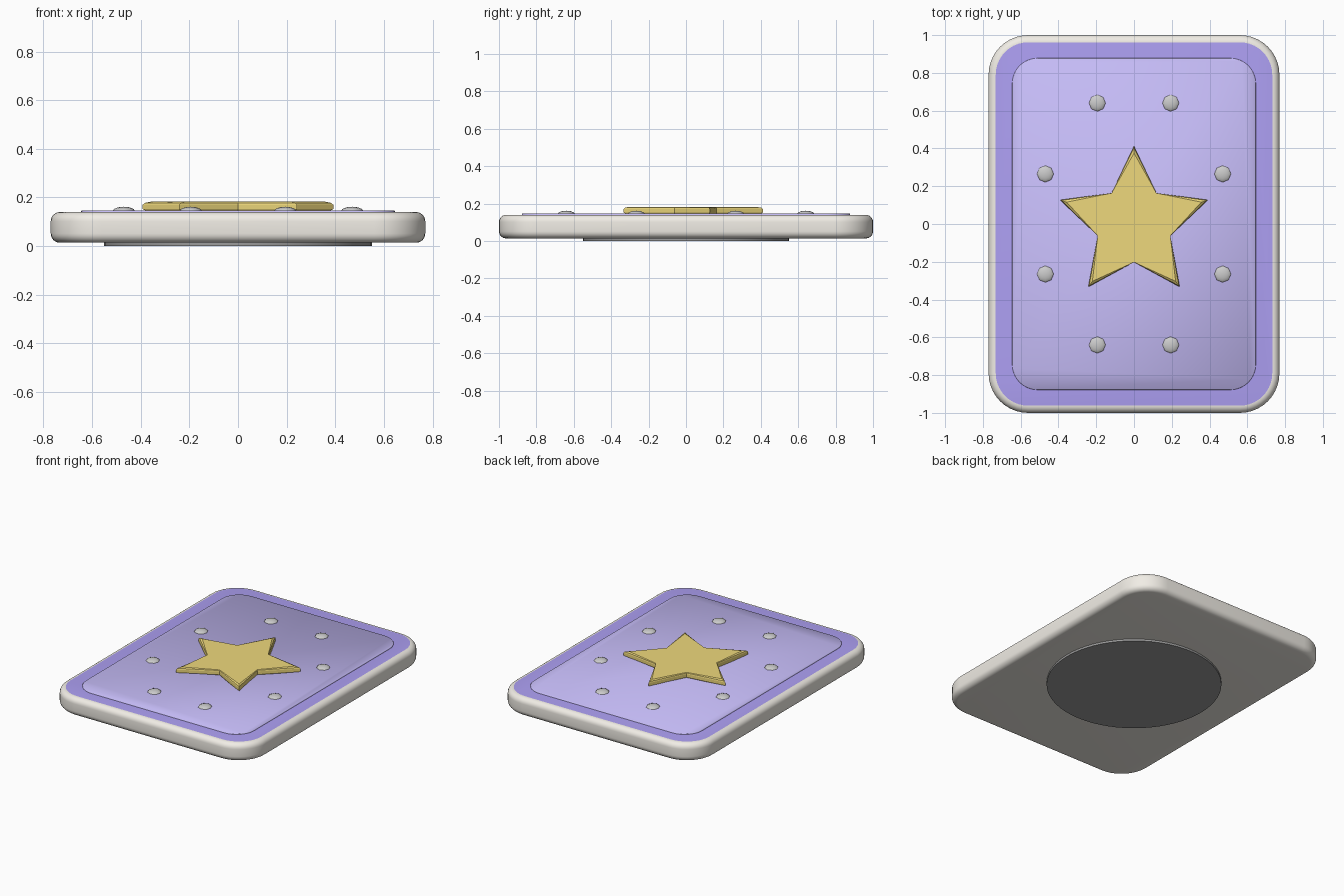
import bpy, bmesh
from math import pi, sin, cos, radians

if "Cube" in bpy.data.objects:
    bpy.data.objects.remove(bpy.data.objects["Cube"])


def material(name, rgb):
    m = bpy.data.materials.new(name)
    m.diffuse_color = (*rgb, 1)
    m.use_nodes = True
    m.node_tree.nodes["Principled BSDF"].inputs["Base Color"].default_value = m.diffuse_color
    return m


CREAM = material("cream", (0.88, 0.85, 0.79))
VIOLET = material("violet", (0.42, 0.35, 0.90))
LILAC = material("lilac", (0.56, 0.50, 0.93))
GOLD = material("gold", (0.86, 0.69, 0.20))
DARK = material("dark_grey", (0.33, 0.33, 0.33))


def rounded_rect(hx, hy, r, n=10):
    pts = []
    for k, (sx, sy) in enumerate([(1, 1), (-1, 1), (-1, -1), (1, -1)]):
        for i in range(n + 1):
            a = (k + i / n) * pi / 2
            pts.append((sx * (hx - r) + r * cos(a), sy * (hy - r) + r * sin(a)))
    return pts


def star(tip, valley):
    return [((valley if i % 2 else tip) * cos(pi / 2 + i * pi / 5),
             (valley if i % 2 else tip) * sin(pi / 2 + i * pi / 5)) for i in range(10)]


def circle(r, n=64):
    return [(r * cos(2 * pi * i / n), r * sin(2 * pi * i / n)) for i in range(n)]


def loft(name, rings, mats, angle=None):
    """Skin a stack of (outline, z) rings and cap both ends; last material colours the top."""
    bm = bmesh.new()
    loops = [[bm.verts.new((x, y, z)) for x, y in pts] for pts, z in rings]
    for a, b in zip(loops, loops[1:]):
        for i in range(len(a)):
            j = (i + 1) % len(a)
            bm.faces.new((a[i], a[j], b[j], b[i]))
    bm.faces.new(loops[0][::-1])
    bm.faces.new(loops[-1]).material_index = len(mats) - 1
    me = bpy.data.meshes.new(name)
    bm.to_mesh(me)
    bm.free()
    for m in mats:
        me.materials.append(m)
    ob = bpy.data.objects.new(name, me)
    bpy.context.collection.objects.link(ob)
    if angle:
        bpy.context.view_layer.objects.active = ob
        ob.select_set(True)
        bpy.ops.object.shade_smooth_by_angle(angle=radians(angle))
        ob.select_set(False)
    return ob


# Card body: rounded slab with round edges, violet top face
B, Z0, Z1 = 0.038, 0.014, 0.14
arc = [i * pi / 12 for i in range(7)]
profile = [(B * (1 - sin(a)), Z0 + B * (1 - cos(a))) for a in arc]
profile += [(B * (1 - cos(a)), Z1 - B * (1 - sin(a))) for a in arc]
loft("card_body", [(rounded_rect(0.77 - d, 1 - d, 0.21 - d), z) for d, z in profile],
     [CREAM, VIOLET], 30)

# Raised face panel
loft("face_panel", [(rounded_rect(0.645 - d, 0.878 - d, 0.135 - d), z)
                    for d, z in [(0, 0.136), (0, 0.144), (0.003, 0.147)]], [LILAC], 60)

# Star emblem, rounded off towards its tips
loft("star_emblem", [(star(t, 0.202), z) for t, z in
                     [(0.39, 0.142), (0.412, 0.152), (0.412, 0.17), (0.403, 0.178), (0.375, 0.183)]],
     [GOLD])

# Round foot underneath
loft("base_disc", [(circle(0.55), 0), (circle(0.55), 0.02)], [DARK], 30)

# Eight studs set on an oval
for k in range(8):
    a = pi / 8 + k * pi / 4
    bpy.ops.mesh.primitive_uv_sphere_add(segments=8, ring_count=6, radius=1,
                                         location=(0.508 * cos(a), 0.693 * sin(a), 0.144))
    stud = bpy.context.object
    stud.name = f"stud_{k + 1}"
    stud.scale = (0.046, 0.046, 0.018)
    bpy.ops.object.shade_smooth()
